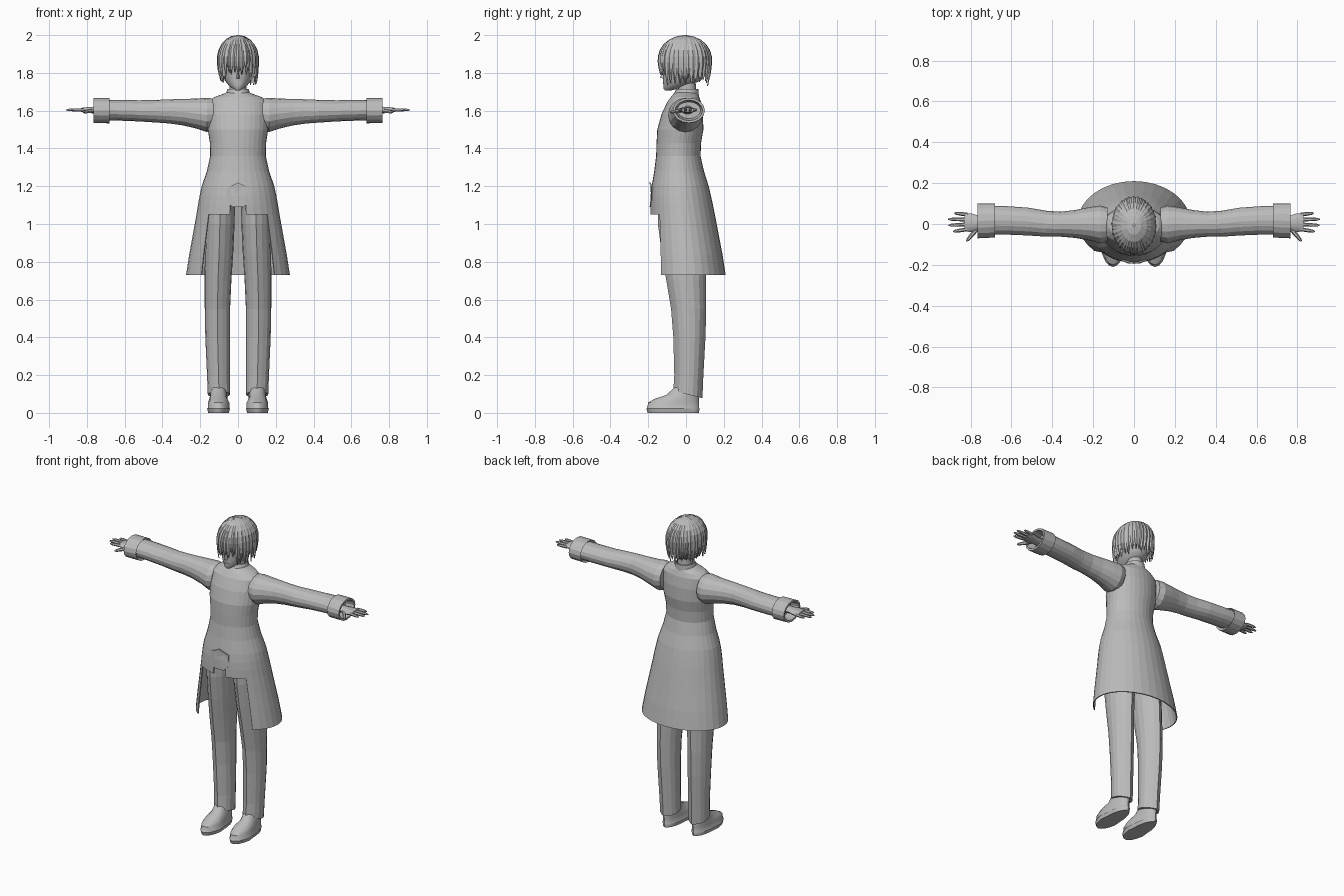
import bpy, bmesh, math, random
from mathutils import Vector

if "Cube" in bpy.data.objects:
    bpy.data.objects.remove(bpy.data.objects["Cube"])

random.seed(4)
grey = bpy.data.materials.new("plain_grey")
grey.diffuse_color = (0.5, 0.5, 0.5, 1)
grey.use_nodes = True
grey.node_tree.nodes["Principled BSDF"].inputs["Base Color"].default_value = grey.diffuse_color


def make(name, bm, mirror=False, smooth=False, thick=0):
    bmesh.ops.recalc_face_normals(bm, faces=bm.faces)
    me = bpy.data.meshes.new(name)
    bm.to_mesh(me)
    bm.free()
    me.materials.append(grey)
    ob = bpy.data.objects.new(name, me)
    bpy.context.collection.objects.link(ob)
    if thick:
        m = ob.modifiers.new("thickness", 'SOLIDIFY')
        m.thickness = thick
    if mirror:
        ob.modifiers.new("mirror", 'MIRROR')
    if smooth:
        bpy.ops.object.select_all(action='DESELECT')
        bpy.context.view_layer.objects.active = ob
        ob.select_set(True)
        bpy.ops.object.shade_smooth_by_angle(angle=math.radians(40))
    return ob


def skin(bm, rings, caps=True, closed=True, keep=lambda row, col: True):
    """Join rows of points with quads."""
    rows = [[bm.verts.new(p) for p in r] for r in rings]
    n = len(rows[0])
    for i in range(len(rows) - 1):
        for j in range(n if closed else n - 1):
            if keep(i, j):
                k = (j + 1) % n
                bm.faces.new((rows[i][j], rows[i][k], rows[i + 1][k], rows[i + 1][j]))
    if caps:
        bm.faces.new(rows[0][::-1])
        bm.faces.new(rows[-1])
    loose = [v for v in bm.verts if not v.link_faces]
    bmesh.ops.delete(bm, geom=loose, context='VERTS')


def flat_ring(z, xc, hx, yf, yb, n, crease=0):
    """Horizontal oval, first point at the front; crease pulls front and back points out."""
    cy, hy = (yf + yb) / 2, (yb - yf) / 2
    pts = []
    for j in range(n):
        a = 2 * math.pi * j / n
        e = crease if j in (0, n // 2) else 0
        pts.append((xc + hx * math.sin(a), cy - (hy + e) * math.cos(a), z))
    return pts


def side_ring(x, y0, y1, z0, z1, n=16):
    """Upright oval across the arm."""
    return [(x, (y0 + y1) / 2 + (y1 - y0) / 2 * math.cos(2 * math.pi * j / n),
             (z0 + z1) / 2 + (z1 - z0) / 2 * math.sin(2 * math.pi * j / n)) for j in range(n)]


# Long coat: fitted body, open at the front below the hips
coat = [(1.70, .052, -.05, .055), (1.69, .075, -.065, .062), (1.672, .125, -.08, .07),
        (1.645, .158, -.10, .08), (1.58, .163, -.13, .09), (1.5, .16, -.152, .092),
        (1.43, .149, -.156, .08), (1.36, .147, -.158, .077), (1.28, .165, -.168, .095),
        (1.2, .192, -.182, .12), (1.15, .203, -.188, .132), (1.1, .212, -.19, .143),
        (1.05, .22, -.19, .153), (.95, .238, -.19, .172), (.84, .258, -.19, .193),
        (.73, .275, -.19, .21)]
SEG = 32


def coat_keep(row, col):
    d = min(col, SEG - 1 - col)
    z = coat[row + 1][0]
    return not ((z < 1.04 and d < 4) or (z < 1.09 and d < 1))


bm = bmesh.new()
skin(bm, [flat_ring(z, 0, hx, yf, yb, SEG) for z, hx, yf, yb in coat], False, keep=coat_keep)
make("coat", bm, thick=.006)

# Stand collar
bm = bmesh.new()
skin(bm, [flat_ring(z, 0, hx, yf, yb, 20) for z, hx, yf, yb in
          [(1.675, .068, -.07, .068), (1.715, .056, -.052, .066), (1.715, .05, -.046, .06),
           (1.68, .05, -.046, .06)]], False)
make("collar", bm)

# Belt plate on the lower front of the coat
bm = bmesh.new()
outline = [(-.06, 1.19), (-.06, 1.12), (-.03, 1.09), (.03, 1.09), (.06, 1.12), (.06, 1.19), (0, 1.22)]
skin(bm, [[(x, y + (x * x) * 4, z) for x, z in outline] for y in (-.196, -.188)])
make("belt_plate", bm)

# Sleeves
bm = bmesh.new()
skin(bm, [side_ring(*r) for r in [
    (.13, -.085, .08, 1.50, 1.664), (.165, -.095, .09, 1.487, 1.668), (.22, -.08, .082, 1.505, 1.664),
    (.29, -.068, .068, 1.522, 1.662), (.36, -.062, .06, 1.532, 1.66), (.43, -.062, .065, 1.537, 1.657),
    (.52, -.056, .08, 1.543, 1.655), (.62, -.052, .087, 1.547, 1.656), (.71, -.052, .09, 1.55, 1.657)]])
make("sleeve", bm, True)

# Turned-back open cuffs
bm = bmesh.new()
skin(bm, [side_ring(*r) for r in [
    (.69, -.05, .088, 1.55, 1.657), (.68, -.066, .1, 1.533, 1.668), (.765, -.07, .1, 1.535, 1.668),
    (.765, -.058, .088, 1.547, 1.656), (.70, -.045, .075, 1.56, 1.645)]])
make("cuff", bm, True)

# Hands: palm, four fingers and a thumb
bm = bmesh.new()
skin(bm, [side_ring(*r, n=10) for r in [(.70, -.025, .04, 1.58, 1.625), (.76, -.028, .04, 1.585, 1.622),
                                       (.795, -.04, .052, 1.586, 1.62), (.83, -.035, .052, 1.592, 1.615)]])


def finger(base, tip, r):
    b, t = Vector(base), Vector(tip)
    side = (t - b).cross(Vector((0, 0, 1))).normalized()
    rings = []
    for f, s in ((0, 1), (.55, .95), (.85, .75), (1, .3)):
        c = b.lerp(t, f)
        rings.append([c + side * r * s * math.cos(k * math.pi / 3)
                      + Vector((0, 0, r * s * math.sin(k * math.pi / 3))) for k in range(6)])
    skin(bm, rings)


for i, tip_x in enumerate((.885, .908, .91, .88)):
    y = -.026 + .024 * i
    finger((.815, y, 1.604), (tip_x, y * 1.25 - .004, 1.604), .0095)
finger((.765, -.02, 1.6), (.82, -.085, 1.592), .011)
make("hand", bm, True, True)

# Trousers with pressed creases, hem dipping at the heel
bm = bmesh.new()
skin(bm, [flat_ring(*r, 16, .009) for r in [
    (1.16, .095, .08, -.14, .09), (1.0, .096, .078, -.14, .1), (.85, .1, .075, -.12, .098),
    (.7, .106, .071, -.095, .097), (.55, .109, .067, -.07, .098), (.4, .108, .065, -.058, .094),
    (.2, .103, .061, -.053, .083), (.1, .101, .059, -.058, .078)]])
for v in bm.verts:
    if v.co.z < .11:
        v.co.z -= v.co.y * .25
make("trouser_leg", bm, True)

# Shoes with a separate sole edge
bm = bmesh.new()
skin(bm, [flat_ring(*r, 20) for r in [
    (0, .103, .05, -.203, .068), (.022, .103, .055, -.21, .072), (.026, .103, .052, -.206, .07),
    (.055, .103, .052, -.2, .07), (.075, .103, .048, -.165, .07), (.095, .103, .045, -.105, .068),
    (.14, .103, .042, -.055, .066)]])
for v in bm.verts:  # squarer toes
    if v.co.y < -.1 and v.co.z < .08:
        v.co.x = .103 + (v.co.x - .103) * 1.15
make("shoe", bm, True, True)

# Neck and head
bm = bmesh.new()
skin(bm, [flat_ring(1.66, 0, .046, -.04, .055, 16), flat_ring(1.78, 0, .042, -.045, .05, 16)])
make("neck", bm, smooth=True)
bm = bmesh.new()
skin(bm, [flat_ring(z, 0, hx, yf, yb, 24) for z, hx, yf, yb in [
    (1.708, .014, -.112, -.075), (1.717, .028, -.119, -.04), (1.735, .05, -.12, .02),
    (1.76, .07, -.121, .08), (1.80, .085, -.12, .105), (1.85, .093, -.122, .115),
    (1.90, .092, -.12, .112), (1.94, .078, -.1, .095), (1.97, .048, -.065, .06), (1.985, .015, -.02, .02)]])
# Nose
nose = [bm.verts.new(p) for p in [(0, -.119, 1.82), (-.011, -.118, 1.77), (.011, -.118, 1.77), (0, -.138, 1.774)]]
for a, b, c in ((0, 1, 3), (0, 3, 2), (1, 2, 3)):
    bm.faces.new((nose[a], nose[b], nose[c]))
make("head", bm, smooth=True)

# Eyes and mouth as thin plates on the face
bm = bmesh.new()
eye = [(.02, 1.812), (.035, 1.803), (.055, 1.806), (.064, 1.818), (.05, 1.825), (.03, 1.823)]
skin(bm, [[(x, o - .121 + 14 * x * x * .9, z) for x, z in eye] for o in (-.004, .003)])
make("eye", bm, True)
bm = bmesh.new()
mouth = [(-.02, 1.745), (0, 1.741), (.02, 1.745), (0, 1.747)]
skin(bm, [[(x, y + 8 * x * x, z) for x, z in mouth] for y in (-.123, -.117)])
make("mouth", bm)

# Hair: tapered ridged locks falling from the crown in two layers
bm = bmesh.new()


def lock(a, grow, tip, wide):
    rx, ry, rz, zc = .106 * grow, .138 * grow, .128 * grow, 1.872
    rows = []
    for i in range(10):
        t = i / 9
        if t < .6:  # over the skull
            u = (.03 + .97 * t / .6) * math.pi / 2
            s, z = math.sin(u), zc + rz * math.cos(u)
        else:       # hanging part
            f = (t - .6) / .4
            s, z = 1 - .1 * f * f, zc + (tip - zc) * f
        w = wide * (1 if t < .6 else max(.03, 1 - ((t - .6) / .4) ** 1.6))
        row = []
        for k, lift in ((-1, 0), (0, .045), (1, 0)):
            b = a + k * w
            row.append((rx * s * (1 + lift) * math.sin(b), -.006 - ry * s * (1 + lift) * math.cos(b),
                        min(z, 2.0)))
        rows.append(row)
    skin(bm, rows, False, False)


for count, grow, drop in ((34, 1.0, 0), (28, .95, -.015)):
    for i in range(count):
        a = 2 * math.pi * (i + .3 * random.random()) / count
        c = math.cos(a)  # 1 at the forehead, -1 at the nape
        if c > .75:
            tip = 1.815 + random.uniform(-.03, .02)
        elif c > .2:
            tip = 1.755 + random.uniform(-.025, .03) + drop
        else:
            tip = 1.765 + random.uniform(-.025, .025) + drop
        lock(a, grow + random.uniform(-.01, .015), tip, 1.35 * math.pi / count)
make("hair", bm)
